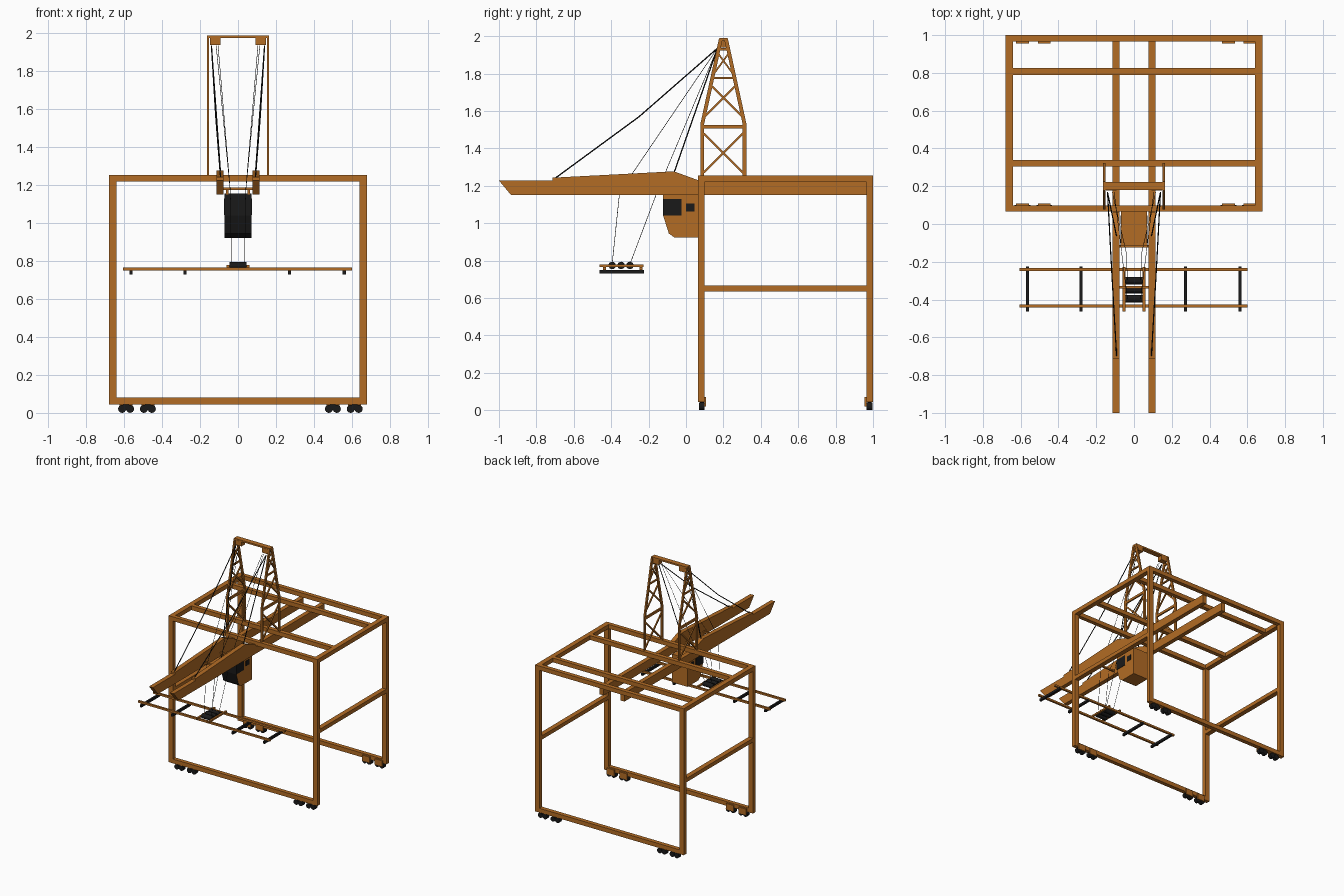
import bpy, bmesh, math
from mathutils import Vector

if "Cube" in bpy.data.objects:
    bpy.data.objects.remove(bpy.data.objects["Cube"])


def material(name, color):
    m = bpy.data.materials.new(name)
    m.diffuse_color = color
    m.use_nodes = True
    m.node_tree.nodes["Principled BSDF"].inputs["Base Color"].default_value = m.diffuse_color
    return m


ORANGE = material("orange_paint", (0.45, 0.15, 0.018, 1))
BLACK = material("black", (0.01, 0.01, 0.01, 1))


def finish(name, bm, mat):
    bmesh.ops.recalc_face_normals(bm, faces=bm.faces[:])
    me = bpy.data.meshes.new(name)
    bm.to_mesh(me)
    bm.free()
    me.materials.append(mat)
    ob = bpy.data.objects.new(name, me)
    bpy.context.collection.objects.link(ob)
    return ob


def box(name, x, y, z, mat=ORANGE):
    bm = bmesh.new()
    bmesh.ops.create_cube(bm, size=1)
    for v in bm.verts:
        v.co = [(r[0] + r[1]) / 2 + c * (r[1] - r[0]) for r, c in zip((x, y, z), v.co)]
    return finish(name, bm, mat)


def prism(name, pts, x0, x1, mat=ORANGE):
    """Side (y, z) profile extruded along x."""
    bm = bmesh.new()
    face = bm.faces.new([bm.verts.new((x0, y, z)) for y, z in pts])
    ext = bmesh.ops.extrude_face_region(bm, geom=[face])["geom"]
    bmesh.ops.translate(bm, vec=(x1 - x0, 0, 0),
                        verts=[g for g in ext if isinstance(g, bmesh.types.BMVert)])
    return finish(name, bm, mat)


def strut(name, a, b, width, x, depth):
    """Flat bar between two (y, z) points."""
    a, b = Vector(a), Vector(b)
    d = (b - a).normalized()
    n = Vector((-d.y, d.x)) * width / 2
    return prism(name, [a + n, b + n, b - n, a - n], x - depth / 2, x + depth / 2)


def rod(name, a, b, r, mat=BLACK, sides=6):
    a, b = Vector(a), Vector(b)
    bm = bmesh.new()
    bmesh.ops.create_cone(bm, cap_ends=True, segments=sides, radius1=r, radius2=r,
                          depth=(b - a).length)
    rot = (b - a).to_track_quat('Z', 'Y')
    for v in bm.verts:
        v.co = rot @ v.co + (a + b) / 2
    return finish(name, bm, mat)


def cable(name, pts, r):
    for a, b in zip(pts, pts[1:]):
        rod(name, a, b, r)


# Portal frame: two end frames joined by side beams
for end, y in (("front", (0.065, 0.098)), ("rear", (0.965, 1.0))):
    box(end + "_bottom_beam", (-0.68, 0.68), y, (0.045, 0.08))
    box(end + "_top_beam", (-0.68, 0.68), y, (1.22, 1.255))
    for s in (-1, 1):
        box(end + "_leg", sorted((s * 0.64, s * 0.68)), y, (0.08, 1.22))
for s in (-1, 1):
    xr = sorted((s * 0.64, s * 0.68))
    box("side_top_beam", xr, (0.098, 0.965), (1.22, 1.255))
    box("side_middle_beam", xr, (0.098, 0.965), (0.635, 0.667))
for y in (0.305, 0.79):
    box("roof_cross_beam", (-0.64, 0.64), (y, y + 0.035), (1.22, 1.255))

# Wheel bogies on the inner face of the bottom beams
for x in (-0.59, -0.475, 0.5, 0.615):
    for y0, by in ((0.07, (0.098, 0.108)), (0.966, (0.955, 0.965))):
        box("bogie_plate", (x - 0.034, x + 0.034), by, (0.02, 0.07))
        box("bogie_block", (x - 0.015, x + 0.015), (y0 + 0.005, y0 + 0.025), (0.015, 0.045), BLACK)
        for dx in (-0.021, 0.021):
            rod("wheel", (x + dx, y0, 0.021), (x + dx, y0 + 0.03, 0.021), 0.021, BLACK, 16)

# Boom girders, rear runway and tower sides
boom = [(-1, 1.228), (-0.935, 1.15), (0.965, 1.15), (0.965, 1.22), (0.064, 1.22),
        (0.064, 1.23), (-0.065, 1.277), (-0.715, 1.243), (-0.715, 1.228)]
for s in (-1, 1):
    prism("boom_girder", boom, s * 0.077, s * 0.113)
    x, t = s * 0.158, 0.012
    for e in (-1, 1):
        strut("tower_lower_post", (0.2 + e * 0.113, 1.25), (0.2 + e * 0.113, 1.535), 0.02, x, t)
        strut("tower_upper_post", (0.2 + e * 0.113, 1.53), (0.2 + e * 0.014, 1.985), 0.02, x, t)
        strut("tower_lower_brace", (0.2 - e * 0.105, 1.27), (0.2 + e * 0.105, 1.48), 0.011, x, t * 0.8)
        strut("tower_middle_brace", (0.2 - e * 0.1, 1.57), (0.2 + e * 0.06, 1.73), 0.011, x, t * 0.8)
        strut("tower_upper_brace", (0.2 - e * 0.05, 1.8), (0.2 + e * 0.03, 1.91), 0.009, x, t * 0.8)
    strut("tower_lower_tie", (0.09, 1.515), (0.31, 1.515), 0.02, x, t)
    strut("tower_upper_tie", (0.145, 1.777), (0.255, 1.777), 0.011, x, t)
    strut("tower_top_tie", (0.175, 1.93), (0.225, 1.93), 0.012, x, t)
    box("cable_anchor", sorted((s * 0.093, s * 0.148)), (0.178, 0.222), (1.94, 1.98))
box("tower_top_beam", (-0.164, 0.164), (0.18, 0.222), (1.977, 1.99))

# Stay cables and hoist ropes
for s in (-1, 1):
    top = (s * 0.14, 0.168, 1.935)
    cable("boom_stay", [top, (s * 0.118, -0.25, 1.57), (s * 0.092, -0.7, 1.24)], 0.0035)
    cable("inner_stay", [top, (s * 0.093, -0.062, 1.275)], 0.0035)
    cable("front_hoist_rope", [(s * 0.105, 0.168, 1.935), (s * 0.04, -0.355, 1.165),
                               (s * 0.035, -0.395, 0.78)], 0.0015)
    cable("rear_hoist_rope", [(s * 0.115, 0.168, 1.935), (s * 0.04, -0.155, 1.165),
                              (s * 0.035, -0.3, 0.78)], 0.0015)

# Operator cab with dark front glazing and side windows
cab = prism("operator_cab", [(-0.122, 1.155), (-0.122, 1.04), (-0.092, 0.945), (-0.06, 0.922),
                             (0.08, 0.922), (0.08, 1.155)], -0.07, 0.07)
cab.data.materials.append(BLACK)
for p in cab.data.polygons:
    if p.normal.y < -0.3:
        p.material_index = 1
for s in (-1, 1):
    xr = sorted((s * 0.069, s * 0.0725))
    box("large_window", xr, (-0.123, -0.025), (1.042, 1.13), BLACK)
    box("small_window", xr, (0.0, 0.045), (1.062, 1.105), BLACK)
    box("cab_hanger", sorted((s * 0.05, s * 0.062)), (-0.125, -0.113), (1.15, 1.178))
for y in (-0.125, -0.342):
    box("trolley_bar", (-0.08, 0.08), (y, y + 0.013), (1.175, 1.187))

# Container spreader
for y in (-0.435, -0.24):
    box("spreader_rail", (-0.605, 0.6), (y - 0.008, y + 0.008), (0.75, 0.766))
for x in (-0.565, -0.28, 0.272, 0.56):
    box("spreader_crossbar", (x - 0.008, x + 0.008), (-0.463, -0.225), (0.73, 0.75), BLACK)
for s in (-1, 1):
    box("drum_support", sorted((s * 0.046, s * 0.06)), (-0.463, -0.228), (0.766, 0.779))
for y in (-0.395, -0.347, -0.3):
    rod("rope_drum", (-0.046, y, 0.774), (0.046, y, 0.774), 0.02, BLACK, 16)
